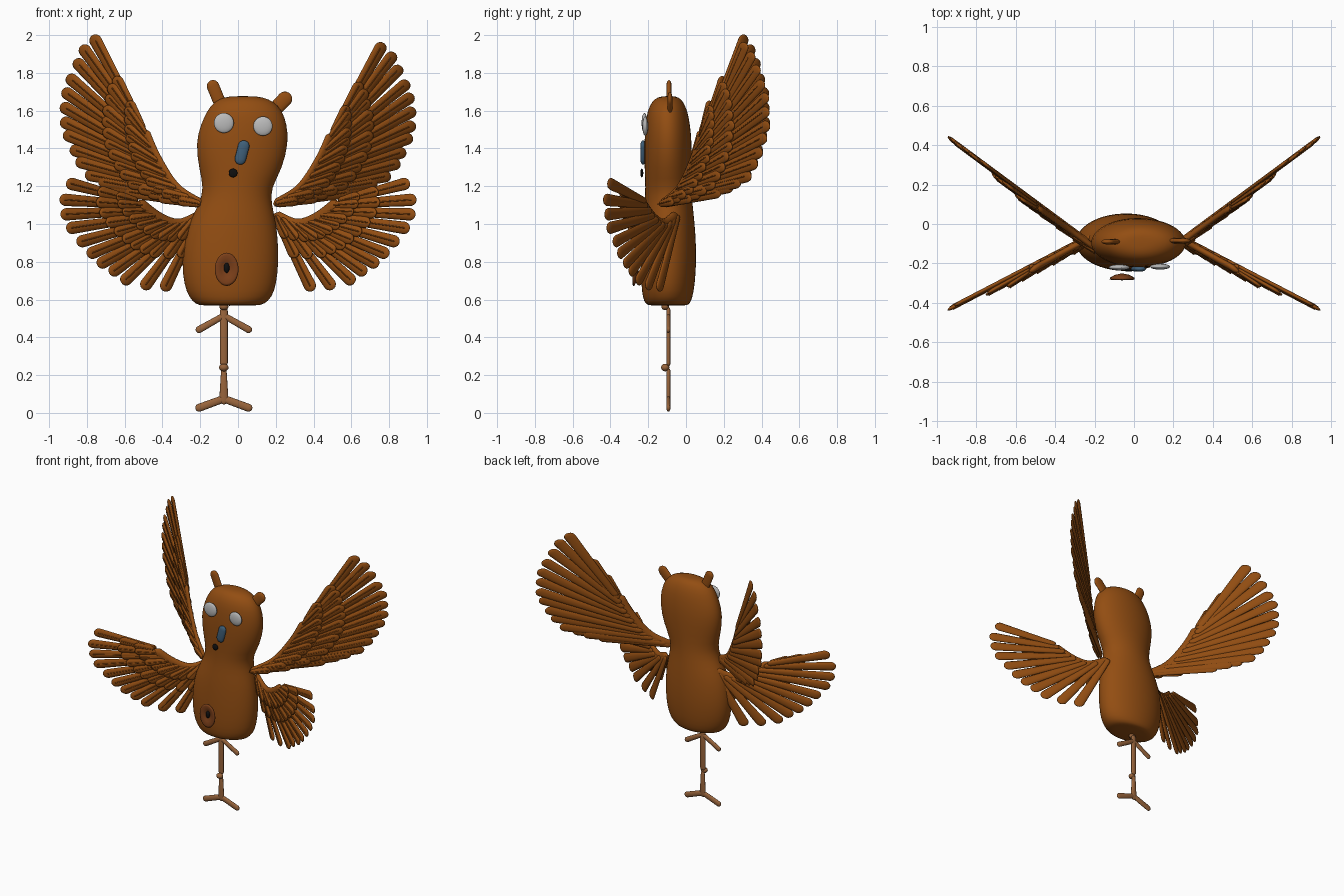
import bpy, bmesh
from math import sin, cos, pi, sqrt
from mathutils import Vector as V

if "Cube" in bpy.data.objects:
    bpy.data.objects.remove(bpy.data.objects["Cube"])


def mat(name, r, g, b):
    m = bpy.data.materials.new(name)
    m.diffuse_color = (r, g, b, 1)
    m.use_nodes = True
    m.node_tree.nodes["Principled BSDF"].inputs["Base Color"].default_value = m.diffuse_color
    return m


BROWN = mat("brown", 0.29, 0.075, 0.006)
TAN = mat("tan", 0.32, 0.13, 0.045)
GREY = mat("eye_grey", 0.5, 0.5, 0.5)
BLUE = mat("beak_blue", 0.05, 0.115, 0.19)
BLACK = mat("black", 0.005, 0.005, 0.005)
RUST = mat("rust", 0.20, 0.05, 0.01)


def loft(bm, rings, n):
    """Skin rings given as (centre, half axis u, half axis v)."""
    loops = [[bm.verts.new(c + u * cos(2 * pi * i / n) + v * sin(2 * pi * i / n))
              for i in range(n)] for c, u, v in rings]
    for a, b in zip(loops, loops[1:]):
        for i in range(n):
            j = (i + 1) % n
            bm.faces.new((a[i], a[j], b[j], b[i]))
    bm.faces.new(loops[0])
    bm.faces.new(loops[-1])


def finish(bm, name, material):
    bmesh.ops.recalc_face_normals(bm, faces=bm.faces)
    me = bpy.data.meshes.new(name)
    bm.to_mesh(me)
    bm.free()
    for p in me.polygons:
        p.use_smooth = True
    ob = bpy.data.objects.new(name, me)
    bpy.context.collection.objects.link(ob)
    me.materials.append(material)
    return ob


def strip(bm, a, b, w0, w1, thick, n=10):
    """Flattened round-ended bar from a to b, widening from w0 to w1 in the xz plane."""
    d = b - a
    length = d.length
    side = V((-d.z, 0, d.x)).normalized()
    r0, r1 = min(w0, length * .4), min(w1, length * .4)
    dist = [r0 * t for t in (.02, .15, .45, 1)] + [length * .5]
    dist += [length - r1 * t for t in (1, .7, .4, .15, .02)]
    rings = []
    for s in dist:
        w = w0 + (w1 - w0) * s / length
        cap = 1.0
        if s < r0:
            cap = sqrt(1 - (1 - s / r0) ** 2)
        if s > length - r1:
            cap = sqrt(max(0, 1 - (1 - (length - s) / r1) ** 2))
        rings.append((a + d * (s / length), side * w * cap, V((0, thick * cap, 0))))
    loft(bm, rings, n)


def bar(name, a, b, w0, w1, thick, material):
    bm = bmesh.new()
    strip(bm, V(a), V(b), w0, w1, thick, 14)
    return finish(bm, name, material)


def ball(name, c, s, material):
    bm = bmesh.new()
    bmesh.ops.create_uvsphere(bm, u_segments=24, v_segments=14, radius=1)
    for v in bm.verts:
        v.co = V(c) + V((v.co.x * s[0], v.co.y * s[1], v.co.z * s[2]))
    return finish(bm, name, material)


# body and head: (z, x min, x max, y min, y max)
PROFILE = [(.567, -.19, .10, -.19, .0), (.575, -.225, .14, -.215, .02),
           (.61, -.26, .18, -.23, .035), (.68, -.288, .205, -.238, .048),
           (.80, -.30, .217, -.24, .056), (.92, -.285, .213, -.236, .053),
           (1.02, -.255, .20, -.23, .045), (1.11, -.205, .178, -.22, .035),
           (1.19, -.182, .175, -.215, .028), (1.29, -.207, .235, -.22, .03),
           (1.43, -.227, .27, -.222, .032), (1.53, -.197, .26, -.215, .022),
           (1.60, -.165, .235, -.205, .008), (1.65, -.125, .19, -.18, -.015),
           (1.672, -.07, .13, -.15, -.04), (1.677, -.02, .07, -.115, -.07)]
bm = bmesh.new()
loft(bm, [(V(((a + b) / 2, (c + d) / 2, z)), V(((b - a) / 2, 0, 0)), V((0, (d - c) / 2, 0)))
          for z, a, b, c, d in PROFILE], 28)
body = finish(bm, "body", BROWN)
body.modifiers.new("smooth", 'SUBSURF').levels = 1

# ears
bar("ear_left", (-.075, -.09, 1.59), (-.145, -.09, 1.76), .033, .033, .014, BROWN)
bar("ear_right", (.16, -.085, 1.57), (.275, -.085, 1.69), .036, .04, .014, BROWN)

# face
ball("eye_left", (-.075, -.22, 1.535), (.053, .015, .053), GREY)
ball("eye_right", (.132, -.216, 1.518), (.051, .015, .051), GREY)
bar("beak", (.005, -.228, 1.315), (.038, -.228, 1.442), .03, .03, .014, BLUE)
ball("nostril", (-.026, -.234, 1.27), (.023, .008, .023), BLACK)

# belly button: shallow dish with a dark centre
bm = bmesh.new()
loft(bm, [(V((-.06, y, .76)), V((.063 * r, 0, 0)), V((0, 0, .088 * r)))
          for y, r in ((-.252, .15), (-.258, .6), (-.272, .98), (-.28, 1),
                       (-.284, .85), (-.276, .5), (-.268, .25))], 24)
finish(bm, "belly_button", RUST)
ball("belly_button_centre", (-.06, -.272, .768), (.015, .014, .027), BLACK)

# leg with two pairs of toes
LX, LY = -.075, -.093
ball("hip_joint", (LX, -.11, .562), (.024, .02, .018), TAN)
bar("upper_leg", (LX, LY, .56), (LX, LY, .245), .021, .021, .011, TAN)
ball("knee_joint", (LX, -.11, .24), (.025, .022, .02), TAN)
bar("lower_leg", (LX, LY, .235), (LX, LY, .045), .014, .026, .011, TAN)
for s, side in ((-1, "left"), (1, "right")):
    bar("upper_toe_" + side, (LX, LY, .515), (LX + s * .147, LY, .432), .016, .019, .011, TAN)
    bar("foot_toe_" + side, (LX, LY, .075), (LX + s * .15, LY, .02), .02, .021, .011, TAN)


def along(path, t):
    """Smooth point on a path of four control points it passes through."""
    f = min(t, .9999) * (len(path) - 1)
    i = int(f)
    f -= i
    p = [V(path[max(0, min(len(path) - 1, k))]) for k in range(i - 1, i + 3)]
    return .5 * (2 * p[1] + (p[2] - p[0]) * f + (2 * p[0] - 5 * p[1] + 4 * p[2] - p[3]) * f * f
                 + (3 * p[1] - p[0] - 3 * p[2] + p[3]) * f ** 3)


UP_ARM = [(.19, 1.10), (.33, 1.19), (.435, 1.35), (.50, 1.50)]
UP_TIPS = [(.77, 2.0), (.83, 1.945), (.865, 1.87), (.905, 1.785), (.93, 1.71), (.94, 1.63),
           (.94, 1.55), (.925, 1.48), (.89, 1.40), (.86, 1.335), (.81, 1.265), (.74, 1.23),
           (.68, 1.205), (.60, 1.175)]
LOW_ARM = [(.19, 1.05), (.31, 1.0), (.42, 1.035), (.53, 1.12)]
LOW_TIPS = [(.91, 1.22), (.945, 1.13), (.94, 1.05), (.91, .975), (.855, .90), (.80, .835),
            (.745, .78), (.68, .735), (.615, .685), (.505, .655), (.395, .645)]


def wing(name, arm, tips, slope, sx, zs):
    """Layered feathers fanned from an arm, drawn in front view and swept in y by slope."""
    def place(p, off):
        return V((p[0], off, p[1]))

    def sweep(bm):
        for v in bm.verts:
            v.co.y += -.07 + slope * (v.co.x - .25)
            v.co.x *= sx
            v.co.z = arm[0][1] + (v.co.z - arm[0][1]) * zs
        return bm

    n = len(tips)
    # flight feathers, then two rows of shorter ones in front
    for label, reach, width, y0, y1 in (("flight_feathers", 1, .034, 0, 0),
                                        ("middle_feathers", .56, .033, -.014, -.024),
                                        ("short_feathers", .3, .03, -.026, -.042)):
        bm = bmesh.new()
        for i, tip in enumerate(tips):
            base = along(arm, 1 - i / (n - 1) * .97)
            end = base.lerp(V(tip), reach)
            lift = .004 * (i % 2)
            a, b = place(base, y0 - lift), place(end, y1 - lift)
            strip(bm, a, b, .018, width, .012, 10)
            # raised quill
            q = V((0, -.012, 0))
            strip(bm, a + q, a.lerp(b, .94) + q, .003, .003, .003, 4)
        finish(sweep(bm), name + "_" + label, BROWN)
    # leading-edge arm
    bm = bmesh.new()
    rings = []
    for k in range(15):
        t = k / 14
        c = along(arm, t)
        d = along(arm, min(1, t + .03)) - along(arm, max(0, t - .03))
        w = .028 * (1 if 0 < k < 14 else .3)
        side = V((-d.y, 0, d.x)).normalized()
        rings.append((place(c, -.012 - .012 * t), side * w, V((0, w * .7, 0))))
    loft(bm, rings, 10)
    finish(sweep(bm), name + "_arm", BROWN)


for sx, side, zs in ((-1, "left", 1), (1, "right", .955)):
    wing("upper_wing_" + side, UP_ARM, UP_TIPS, .74, sx, zs)
    wing("lower_wing_" + side, LOW_ARM, LOW_TIPS, -.52, sx, 1)
